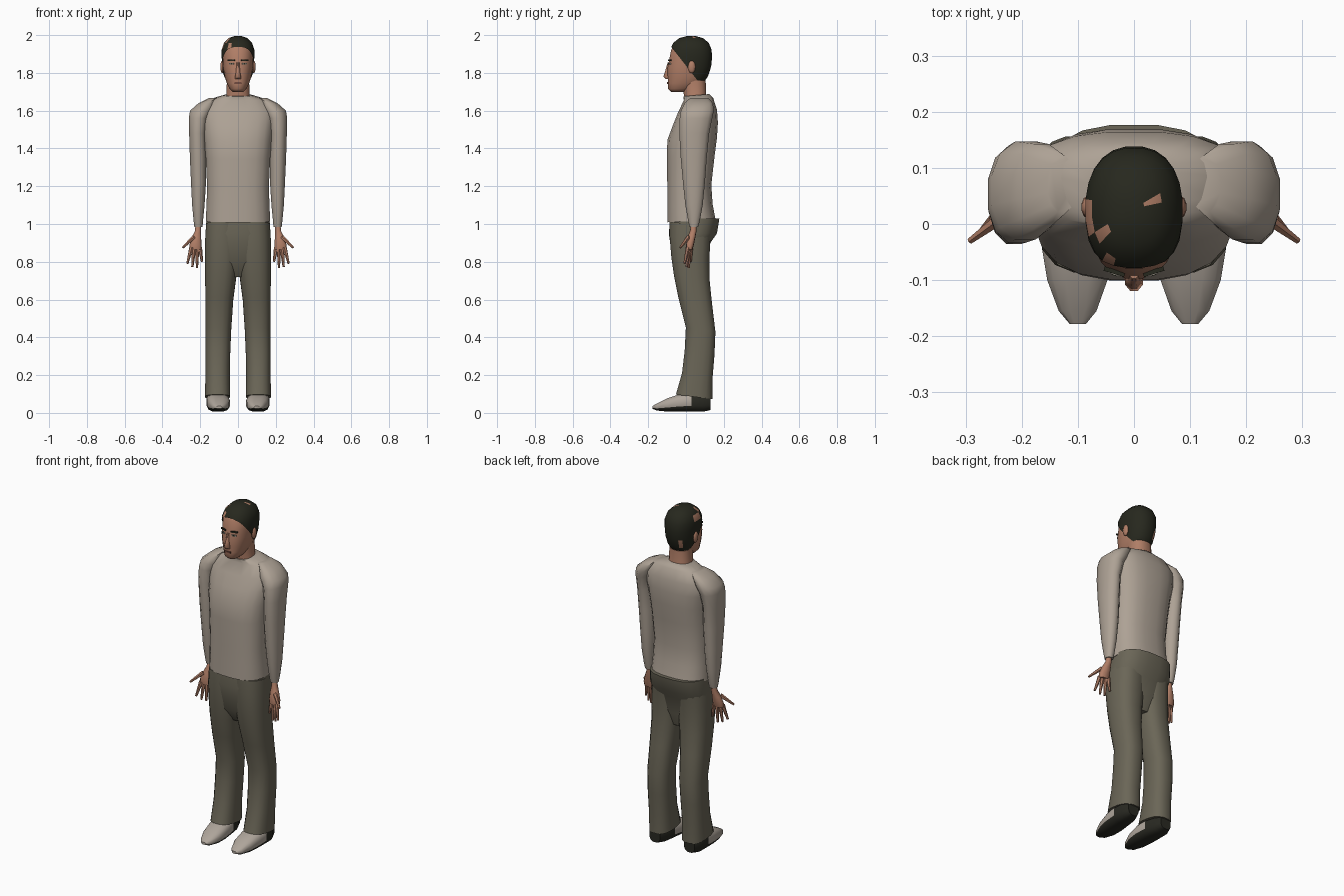
import bpy, bmesh, math, random
from mathutils import Vector, Matrix

random.seed(4)
cube = bpy.data.objects.get("Cube")
if cube:
    bpy.data.objects.remove(cube, do_unlink=True)


def material(name, r, g, b):
    mat = bpy.data.materials.new(name)
    mat.use_nodes = True
    mat.diffuse_color = (r, g, b, 1)
    shader = mat.node_tree.nodes["Principled BSDF"]
    shader.inputs["Base Color"].default_value = (r, g, b, 1)
    shader.inputs["Roughness"].default_value = 0.9
    return mat


KNIT = material("beige knit", 0.42, 0.36, 0.30)
CLOTH = material("olive cloth", 0.145, 0.132, 0.095)
SKIN = material("skin", 0.44, 0.21, 0.135)
HAIR = material("black hair", 0.020, 0.021, 0.013)
SHOE = material("pale shoe", 0.43, 0.38, 0.33)
SOLE = material("dark sole", 0.022, 0.022, 0.016)
LIP = material("dark lip", 0.17, 0.07, 0.05)
EYE = material("eye white", 0.40, 0.36, 0.30)


def finish(bm, name, mats, angle=50):
    """Turn a bmesh into a smooth shaded object."""
    bmesh.ops.recalc_face_normals(bm, faces=bm.faces)
    mesh = bpy.data.meshes.new(name)
    bm.to_mesh(mesh)
    bm.free()
    for mat in mats:
        mesh.materials.append(mat)
    for poly in mesh.polygons:
        poly.use_smooth = True
    mesh.set_sharp_from_angle(angle=math.radians(angle))
    obj = bpy.data.objects.new(name, mesh)
    bpy.context.collection.objects.link(obj)
    return obj


def loft(sections, side=1, axis="Z", power=2.4, sides=16, grow=0, tilt=0):
    """Skin rounded rings given as (position, x min, x max, other min, other max)."""
    bm = bmesh.new()
    rings = []
    for pos, x0, x1, lo, hi in sections:
        ring = []
        for i in range(sides):
            a = math.tau * (i + 0.5) / sides
            u, v = math.cos(a), math.sin(a)
            u = math.copysign(abs(u) ** (2 / power), u)
            v = math.copysign(abs(v) ** (2 / power), v)
            x = side * ((x0 + x1) / 2 + u * ((x1 - x0) / 2 + grow))
            w = (lo + hi) / 2 + v * ((hi - lo) / 2 + grow)
            co = (x, w, pos + tilt * v) if axis == "Z" else (x, pos, w)
            ring.append(bm.verts.new(co))
        rings.append(ring)
    for a, b in zip(rings, rings[1:]):
        for i in range(sides):
            j = (i + 1) % sides
            bm.faces.new((a[i], a[j], b[j], b[i]))
    bm.faces.new(rings[0])
    bm.faces.new(rings[-1])
    bmesh.ops.recalc_face_normals(bm, faces=bm.faces)
    return bm


def add_digit(bm, start, end, r0, r1):
    """Tapered finger between two points."""
    start, end = Vector(start), Vector(end)
    turn = (end - start).to_track_quat("Z", "Y").to_matrix().to_4x4()
    place = Matrix.Translation((start + end) / 2) @ turn
    bmesh.ops.create_cone(bm, cap_ends=True, segments=6, radius1=r0, radius2=r1,
                          depth=(end - start).length, matrix=place)


def plate(name, centre, size, turn, mat):
    """Thin painted detail on the face."""
    bm = bmesh.new()
    place = Matrix.Translation(centre) @ Matrix.Rotation(turn, 4, "Z")
    bmesh.ops.create_cube(bm, size=1, matrix=place @ Matrix.Diagonal((*size, 1)))
    return finish(bm, name, [mat], 30)


def blob(name, centre, size, mat):
    bm = bmesh.new()
    place = Matrix.Translation(centre) @ Matrix.Diagonal((*size, 1))
    bmesh.ops.create_uvsphere(bm, u_segments=10, v_segments=6, radius=1, matrix=place)
    return finish(bm, name, [mat])


# Sweater body, from hem to collar
torso = [
    (1.015, -.172, .172, -.10, .158),
    (1.10, -.168, .168, -.10, .142),
    (1.20, -.165, .165, -.10, .135),
    (1.35, -.172, .172, -.102, .152),
    (1.45, -.18, .18, -.10, .165),
    (1.53, -.19, .19, -.07, .17),
    (1.60, -.195, .195, -.042, .165),
    (1.66, -.15, .15, -.012, .145),
    (1.682, -.075, .075, -.015, .125),
]
finish(loft(torso, sides=20, power=2.6, tilt=.006), "sweater_body", [KNIT])

# Trouser seat
seat = [
    (.72, -.07, .07, -.02, .09),
    (.80, -.13, .13, -.07, .115),
    (.90, -.17, .17, -.085, .13),
    (.95, -.174, .174, -.092, .165),
    (1.03, -.168, .168, -.085, .178),
]
finish(loft(seat, sides=20, power=2.6), "trouser_seat", [CLOTH])

leg = [
    (.085, .04, .175, -.055, .142),
    (.20, .042, .174, -.022, .142),
    (.32, .04, .174, -.008, .152),
    (.44, .035, .173, -.002, .157),
    (.60, .024, .174, -.042, .138),
    (.72, .008, .175, -.066, .126),
    (.82, -.005, .176, -.08, .125),
    (.92, -.01, .175, -.088, .13),
    (1.0, -.01, .17, -.088, .14),
]
sleeve = [
    (.985, .187, .232, .018, .065),
    (1.02, .184, .236, .01, .075),
    (1.10, .176, .244, -.005, .09),
    (1.22, .168, .250, -.018, .102),
    (1.35, .166, .256, -.03, .112),
    (1.48, .168, .260, -.038, .125),
    (1.56, .155, .262, -.036, .142),
    (1.60, .13, .256, -.03, .15),
    (1.64, .12, .21, -.01, .145),
    (1.667, .10, .155, .02, .12),
]
palm = [
    (1.01, .195, .225, .026, .058),
    (.965, .196, .228, .022, .056),
    (.93, .194, .244, .008, .05),
    (.89, .192, .258, .0, .042),
    (.865, .194, .256, .002, .034),
]
# Root and tip of each digit, thumb first
digits = [
    ((.235, .012, .93), (.292, -.03, .875)),
    ((.247, .01, .875), (.268, -.008, .79)),
    ((.232, .014, .872), (.242, .004, .772)),
    ((.216, .02, .872), (.217, .014, .768)),
    ((.202, .026, .876), (.19, .024, .80)),
]
shoe = [
    (-.178, .085, .115, .022, .036),
    (-.155, .066, .135, .012, .05),
    (-.10, .046, .156, .006, .078),
    (-.04, .042, .166, .005, .098),
    (.03, .05, .168, .005, .11),
    (.09, .06, .166, .005, .11),
    (.13, .078, .148, .014, .10),
]

for label, s in (("left", 1), ("right", -1)):
    finish(loft(leg, s, power=2.5, tilt=-.012), f"{label}_trouser_leg", [CLOTH])
    finish(loft(sleeve, s, sides=12, power=2.2), f"{label}_sleeve", [KNIT])

    # Hand with splayed digits
    hand = loft(palm, s, sides=10)
    for root, tip in digits:
        mirror = Vector((s, 1, 1))
        add_digit(hand, mirror * Vector(root), mirror * Vector(tip), .012, .006)
    finish(hand, f"{label}_hand", [SKIN])

    # Shoe with dark heel and sole
    bm = loft(shoe, s, axis="Y", power=2.8, sides=12)
    for face in bm.faces:
        mid = face.calc_center_median()
        face.material_index = int(mid.y > .03 or mid.z < .018 or face.normal.z < -.5)
    finish(bm, f"{label}_shoe", [SHOE, SOLE])

    # Ear, eye and brow
    blob(f"{label}_ear", (s * .083, .03, 1.832), (.011, .02, .034), SKIN)
    plate(f"{label}_eye", (s * .034, -.0865, 1.848), (.026, .008, .009), s * .3, EYE)
    plate(f"{label}_pupil", (s * .034, -.088, 1.848), (.01, .008, .009), s * .3, HAIR)
    plate(f"{label}_brow", (s * .035, -.085, 1.868), (.038, .008, .008), s * .3, HAIR)

# Neck and head
neck = [
    (1.62, -.08, .08, -.005, .12),
    (1.68, -.062, .062, -.012, .108),
    (1.76, -.06, .06, -.02, .105),
]
finish(loft(neck), "neck", [SKIN])

skull = [
    (1.70, -.03, .03, -.08, .0),
    (1.715, -.045, .045, -.096, .04),
    (1.745, -.06, .06, -.096, .09),
    (1.78, -.071, .071, -.098, .112),
    (1.83, -.079, .079, -.098, .128),
    (1.88, -.081, .081, -.088, .133),
    (1.92, -.081, .081, -.08, .13),
    (1.955, -.069, .069, -.062, .115),
    (1.98, -.044, .044, -.03, .085),
    (1.991, -.012, .012, .01, .045),
]
finish(loft(skull, sides=20, power=2.3), "head", [SKIN])

# Hair shell trimmed along a slanted hairline, with a few thin patches
bm = loft(skull, sides=24, power=2.3, grow=.006)
bmesh.ops.translate(bm, verts=bm.verts, vec=(0, 0, .004))
bmesh.ops.bisect_plane(bm, geom=bm.verts[:] + bm.edges[:] + bm.faces[:],
                       plane_co=(0, 0, 1.838), plane_no=(0, 1, .78), clear_inner=True)
for face in bm.faces:
    mid = face.calc_center_median()
    face.material_index = int(abs(mid.x) > .03 and mid.z > 1.8 and random.random() < .08)
finish(bm, "hair", [HAIR, SKIN])

# Nose and mouth
nose = [
    (1.768, -.016, .016, -.108, -.08),
    (1.78, -.017, .017, -.121, -.08),
    (1.81, -.011, .011, -.111, -.08),
    (1.855, -.008, .008, -.098, -.08),
]
finish(loft(nose, sides=8, power=2), "nose", [SKIN])
plate("mouth", (0, -.0955, 1.746), (.036, .008, .009), 0, LIP)
